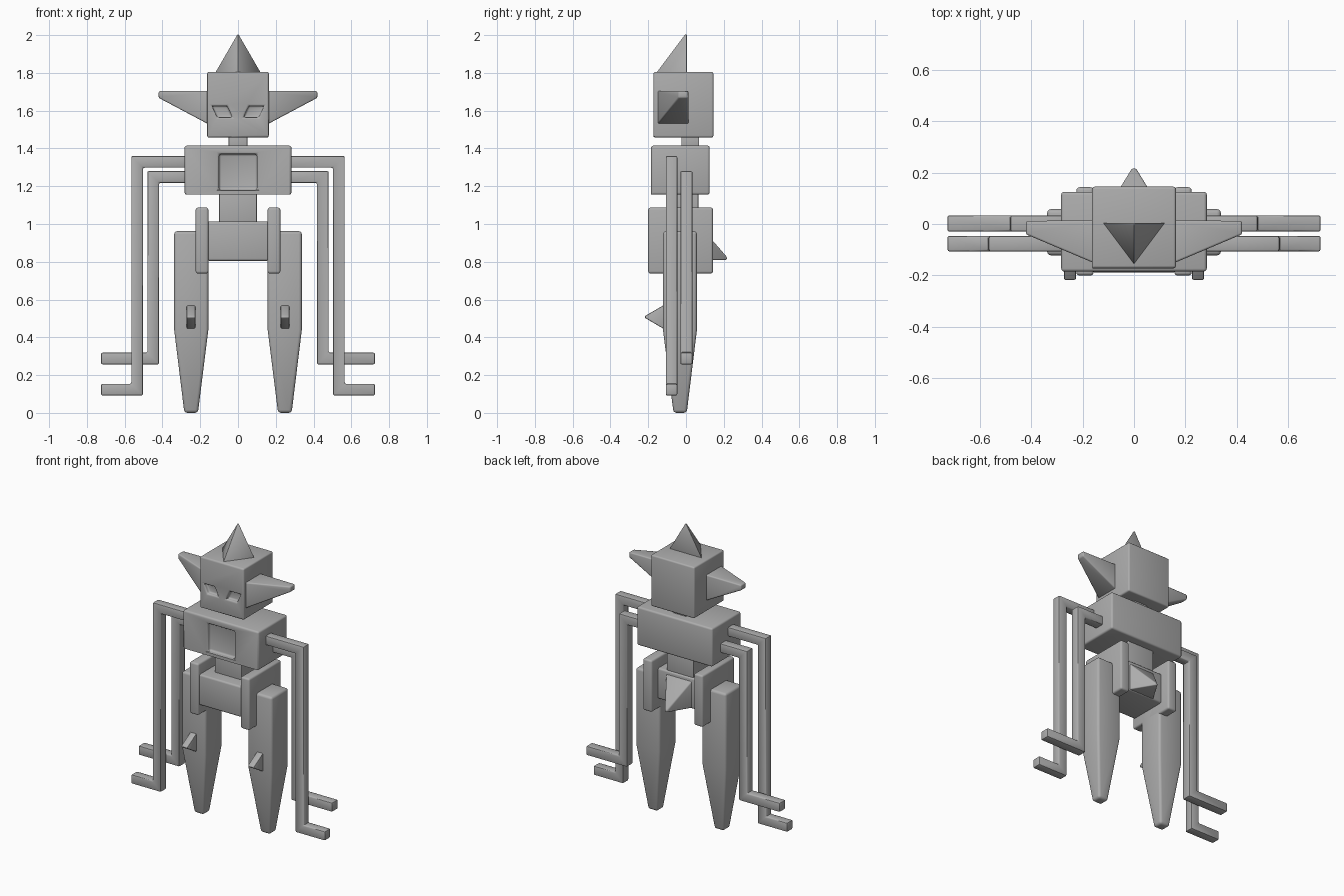
import bpy, bmesh

if "Cube" in bpy.data.objects:
    bpy.data.objects.remove(bpy.data.objects["Cube"])

grey = bpy.data.materials.new("plain_grey")
grey.diffuse_color = (0.42, 0.42, 0.42, 1)
grey.use_nodes = True
grey.node_tree.nodes["Principled BSDF"].inputs["Base Color"].default_value = grey.diffuse_color


def hull(name, pts, bevel=0.012, segs=3):
    """Convex solid through the given points, with rounded edges."""
    bm = bmesh.new()
    for p in pts:
        bm.verts.new(p)
    bmesh.ops.convex_hull(bm, input=bm.verts[:])
    bmesh.ops.dissolve_limit(bm, angle_limit=0.01, verts=bm.verts[:], edges=bm.edges[:])
    bmesh.ops.recalc_face_normals(bm, faces=bm.faces[:])
    return finish(name, bm, bevel, segs)


def finish(name, bm, bevel, segs=3):
    me = bpy.data.meshes.new(name)
    bm.to_mesh(me)
    bm.free()
    me.materials.append(grey)
    ob = bpy.data.objects.new(name, me)
    bpy.context.collection.objects.link(ob)
    if bevel:
        b = ob.modifiers.new("round", 'BEVEL')
        b.width, b.segments = bevel, segs
        b.limit_method = 'ANGLE'
    return ob


def corners(x0, x1, y0, y1, z0, z1):
    return [(x, y, z) for x in (x0, x1) for y in (y0, y1) for z in (z0, z1)]


def box(name, *dims, bevel=0.012):
    return hull(name, corners(*dims), bevel)


def activate(ob):
    bpy.ops.object.select_all(action='DESELECT')
    ob.select_set(True)
    bpy.context.view_layer.objects.active = ob


def carve(ob, cutter):
    m = ob.modifiers.new("cut", 'BOOLEAN')
    m.operation, m.object, m.solver = 'DIFFERENCE', cutter, 'EXACT'
    ob.modifiers.move(len(ob.modifiers) - 1, 0)
    activate(ob)
    bpy.ops.object.modifier_apply(modifier="cut")
    bpy.data.objects.remove(cutter)


def mirrored(pts, s):
    return [(s * x, y, z) for x, y, z in pts]


def elbow_path(name, s, pts, y0, y1):
    """Flat outline in x-z extruded along y."""
    bm = bmesh.new()
    f = bm.faces.new([bm.verts.new((s * x, y0, z)) for x, z in pts])
    r = bmesh.ops.extrude_face_region(bm, geom=[f])
    for v in r["geom"]:
        if isinstance(v, bmesh.types.BMVert):
            v.co.y = y1
    bmesh.ops.recalc_face_normals(bm, faces=bm.faces[:])
    return finish(name, bm, 0.008, 2)


# Head with sunken slanted eyes
head = box("head", -.163, .163, -.172, .145, 1.458, 1.805, bevel=0.014)
for s in (-1, 1):
    slant = [(.057, 1.625), (.137, 1.625), (.11, 1.565), (.03, 1.565)]
    carve(head, hull("eye_cutter", [(s * x, y, z) for x, z in slant for y in (-.25, -.145)], 0))
head.modifiers["round"].width = 0.01

# Crown spike, upright at the back
hull("crown_spike", [(-.125, .004, 1.795), (.125, .004, 1.795), (0, -.162, 1.795),
                     (-.004, .004, 2.003), (.004, .004, 2.003), (0, -.006, 2.003)], 0.003, 2)

# Neck, chest, spine and pelvis
box("neck", -.05, .05, -.025, .07, 1.40, 1.47, bevel=0.004)
chest = box("chest", -.283, .283, -.185, .125, 1.155, 1.415)
carve(chest, box("chest_cutter", -.1, .1, -.3, -.155, 1.18, 1.37, bevel=0))
box("spine", -.1, .1, -.105, .065, .99, 1.17, bevel=0.005)
box("pelvis", -.165, .165, -.188, .075, .805, 1.013)

# Tail spike leaning down
hull("tail", corners(-.1, .1, .05, .065, .81, 1.0)
     + corners(-.008, .008, .2, .216, .81, .826), 0.006)

for s, side in ((-1, "left"), (1, "right")):
    # Ear: square base running out to the upper back corner
    hull(side + "_ear", mirrored(corners(.15, .16, -.15, .014, 1.53, 1.705)
                                 + corners(.41, .42, -.04, .012, 1.668, 1.703), s), 0.012)
    # Hip plate
    box(side + "_hip_plate", *sorted((s * .157, s * .224)), -.2, .143, .738, 1.087)
    # Leg: square column tapering to a point
    hull(side + "_leg", mirrored(corners(.157, .338, -.122, .058, .44, .962)
                                 + corners(.212, .284, -.066, .004, 0, .01), s), 0.016)
    # Knee wedge
    hull(side + "_knee_spike", [(s * x, y, z) for x in (.226, .272)
                                for y, z in ((-.11, .575), (-.11, .44), (-.217, .513), (-.217, .503))],
         0.006, 2)
    # Two thin bent arms, front one longer
    for name, top, x, low, y0, y1 in (("front_arm", 1.36, .503, .092, -.107, -.046),
                                      ("back_arm", 1.28, .418, .257, -.03, .034)):
        w = .062
        elbow_path(side + "_" + name, s,
                   [(.25, top), (x + w, top), (x + w, low + w), (.725, low + w),
                    (.725, low), (x, low), (x, top - w), (.25, top - w)], y0, y1)

# Smooth shading with sharp edges kept
for ob in list(bpy.data.objects):
    activate(ob)
    for m in list(ob.modifiers):
        bpy.ops.object.modifier_apply(modifier=m.name)
    bpy.ops.object.shade_smooth_by_angle(angle=0.6)
